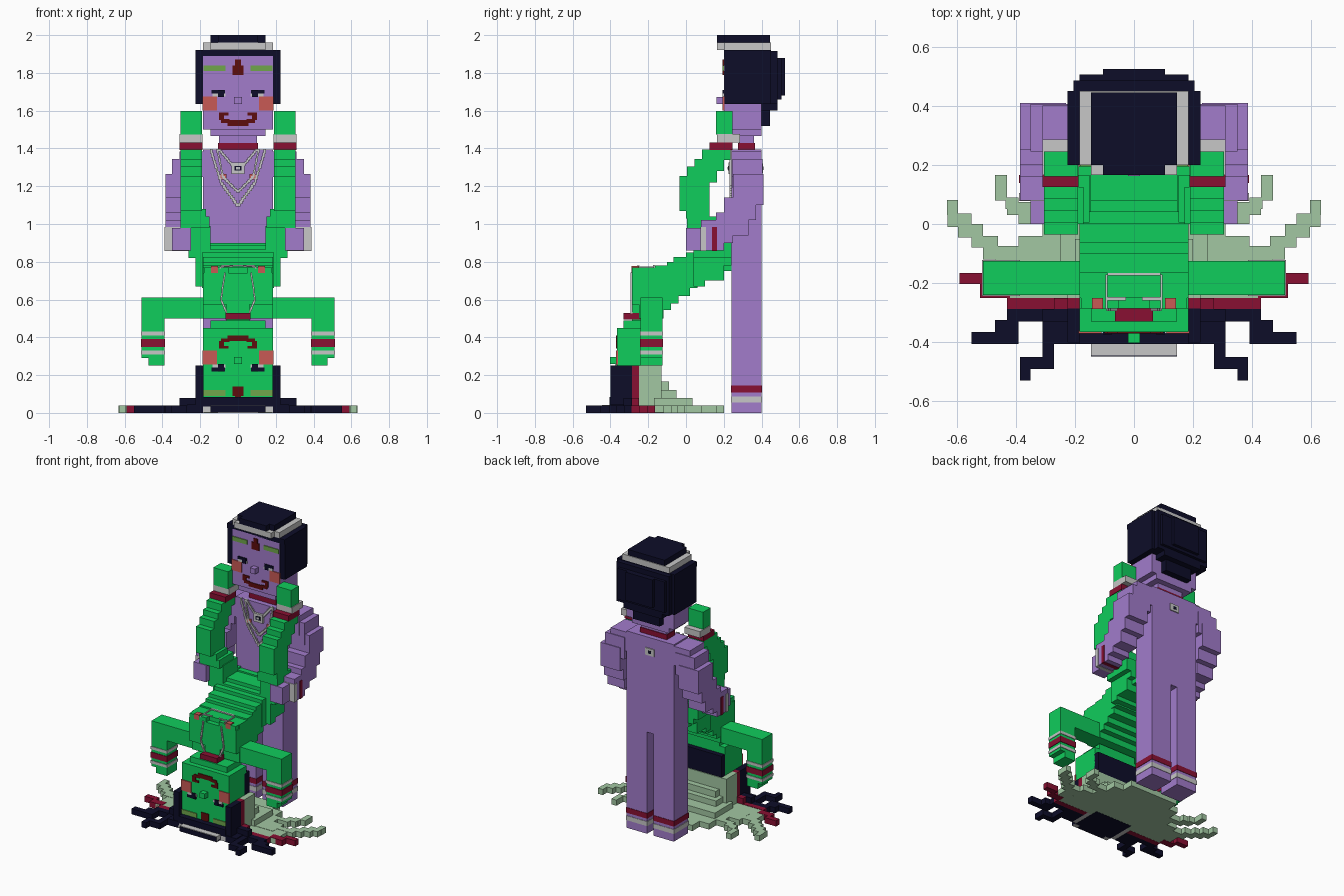
import bpy, bmesh

COLOURS = {
    "purple_skin": (.36, .20, .60), "green_skin": (.005, .61, .107),
    "navy": (.004, .004, .022), "grey": (.57, .57, .57),
    "crimson": (.25, .005, .032), "coral": (.58, .10, .09),
    "maroon": (.11, .004, .004), "olive": (.16, .38, .07),
    "pale_green": (.36, .57, .36)}
MATS = {}
for n, c in COLOURS.items():
    MATS[n] = bpy.data.materials.new(n)
    MATS[n].diffuse_color = (*c, 1)
P, G, N, W, C, K, M, O, L = COLOURS


def part(name, boxes, mirror=False):
    """Blocks (colour, x0, x1, y0, y1, z0, z1) joined in one object."""
    bm = bmesh.new()
    cols = []
    for col, x0, x1, y0, y1, z0, z1 in boxes:
        if col not in cols:
            cols.append(col)
        for a, b in ([(x0, x1), (-x1, -x0)] if mirror else [(x0, x1)]):
            vs = bmesh.ops.create_cube(bm, size=1)["verts"]
            for v in vs:
                v.co.x = b if v.co.x > 0 else a
                v.co.y = y1 if v.co.y > 0 else y0
                v.co.z = z1 if v.co.z > 0 else z0
            for f in {f for v in vs for f in v.link_faces}:
                f.material_index = cols.index(col)
    me = bpy.data.meshes.new(name)
    bm.to_mesh(me)
    bm.free()
    for c in cols:
        me.materials.append(MATS[c])
    ob = bpy.data.objects.new(name, me)
    bpy.context.collection.objects.link(ob)


def face(tag, skin, y, zmap):
    """Painted face on the plane y; zmap allows an upside-down face."""
    def plates(name, rows, t=.006, mirror=True):
        out = []
        for c, x0, x1, z0, z1 in rows:
            a, b = sorted((zmap(z0), zmap(z1)))
            out.append((c, x0, x1, y - t, y + .005, a, b))
        part(tag + name, out, mirror)
    plates("_brows", [(O, .065, .183, 1.81, 1.84)])
    plates("_cheeks", [(K, .11, .188, 1.60, 1.675)])
    plates("_lips", [(M, 0, .055, 1.52, 1.55), (M, .045, .09, 1.535, 1.555),
                     (M, .075, .10, 1.55, 1.59), (M, .05, .075, 1.575, 1.59)])
    plates("_forehead_mark", [(M, 0, .03, 1.79, 1.84), (M, 0, .015, 1.83, 1.87)])
    plates("_eyes", [(N, .07, .14, 1.69, 1.71), (W, .065, .135, 1.675, 1.692)])
    plates("_pupils", [(N, .075, .105, 1.672, 1.71)], .008)
    plates("_nose", [(skin, -.02, .02, 1.635, 1.672)], .038, False)


# standing figure: legs, torso, neck
part("standing_legs", [(P, .025, .185, .24, .40, 0, .85),
                       (C, .022, .188, .237, .403, .108, .145),
                       (W, .022, .188, .237, .403, .055, .087)], True)
part("standing_torso", [(P, -.185, .185, .24, .40, .72, 1.395),
                        (P, -.10, .10, .28, .36, 1.39, 1.48),
                        (C, -.105, .105, .275, .365, 1.39, 1.43)])
# standing figure: arms reaching forward
part("standing_arms", [
    (P, .18, .31, .24, .40, 1.25, 1.385), (P, .20, .35, .245, .405, 1.19, 1.345),
    (P, .23, .385, .25, .41, 1.10, 1.265), (P, .23, .385, .20, .37, 1.02, 1.14),
    (P, .25, .385, .16, .33, .94, 1.06), (P, .25, .385, .12, .25, .90, 1.02),
    (P, .27, .385, .08, .20, .86, 1.02), (P, .25, .35, 0, .09, .86, .98),
    (C, .25, .389, .138, .165, .858, .985), (W, .25, .389, .078, .105, .858, .985)], True)
# standing figure: head and hair
part("standing_head", [(P, -.185, .185, .20, .40, 1.50, 1.89),
                       (P, -.145, .145, .21, .40, 1.465, 1.51)])
part("standing_hair_sides", [(N, .183, .225, .205, .45, 1.635, 1.92)], True)
part("standing_hair", [
    (N, -.225, .225, .20, .45, 1.885, 1.92), (N, -.205, .205, .38, .485, 1.635, 1.915),
    (N, -.185, .185, .45, .505, 1.66, 1.88), (N, -.105, .105, .45, .525, 1.68, 1.88),
    (N, -.15, .15, .40, .485, 1.60, 1.70), (N, -.105, .105, .40, .445, 1.52, 1.65)])
part("standing_headband", [(W, -.185, .185, .20, .45, 1.92, 1.96),
                           (W, -.145, .145, .165, .45, 1.92, 1.96)])
part("standing_hair_top", [(N, -.145, .145, .20, .445, 1.955, 2.0),
                           (N, -.105, .105, .165, .445, 1.96, 2.0)])
face("standing", P, .20, lambda z: z)


def strand(name, pts, y, steps=9, t=.006):
    """Thin stepped necklace through (x, z) points, mirrored."""
    out = []
    for (xa, za), (xb, zb) in zip(pts, pts[1:]):
        for i in range(steps):
            x, z = xa + (xb - xa) * (i + .5) / steps, za + (zb - za) * (i + .5) / steps
            hx, hz = abs(xb - xa) / steps / 2 + t / 2, abs(zb - za) / steps / 2 + t / 2
            out.append((W, x - hx, x + hx, y - .009, y + .003, z - hz, z + hz))
    part(name, out, True)


# jewellery
strand("standing_necklace_long", [(.145, 1.395), (.09, 1.22), (0, 1.095)], .24)
strand("standing_necklace_mid", [(.11, 1.395), (.08, 1.25), (0, 1.17)], .24)
strand("standing_necklace_short", [(.10, 1.395), (.03, 1.31)], .24)
part("standing_pendant", [(W, -.035, .035, .225, .242, 1.265, 1.325),
                          (N, -.018, .018, .223, .235, 1.282, 1.308),
                          (W, -.01, .01, .221, .235, 1.288, 1.302)])
part("standing_chest_dots", [(K, .062, .092, .232, .243, 1.235, 1.265)], True)
part("back_clasp", [(W, -.035, .035, .395, .407, 1.27, 1.32),
                    (N, -.012, .012, .395, .409, 1.285, 1.305)])

# arched figure: raised legs, stacked by height (y0, y1, z0, z1, x0, x1)
leg = [(.16, .245, 1.475, 1.598, .19, .305), (.085, .235, 1.34, 1.395, .19, .305),
       (.045, .20, 1.28, 1.345, .19, .305), (.005, .165, 1.22, 1.305, .19, .305),
       (-.035, .125, 1.07, 1.255, .19, .305), (0, .125, 1.03, 1.08, .17, .305),
       (.005, .165, .98, 1.04, .15, .305), (.04, .20, .90, .99, .145, .285),
       (.04, .24, .82, .91, .145, .262), (.06, .24, .78, .83, .12, .225)]
part("arched_legs", [(G, x0, x1, y0, y1, z0, z1) for y0, y1, z0, z1, x0, x1 in leg]
     + [(C, .187, .309, .125, .245, 1.392, 1.432), (W, .187, .309, .165, .285, 1.432, 1.477)], True)
# arched figure: torso, stacked along its slope (y0, y1, z0, z1, half width)
body = [(.20, .24, .75, .90, .185), (.08, .20, .70, .89, .225), (.04, .10, .67, .865, .225),
        (0, .06, .66, .85, .19), (-.065, .02, .62, .825, .185), (-.10, -.04, .58, .80, .185),
        (-.165, -.08, .545, .78, .185), (-.25, -.12, .50, .77, .185),
        (-.285, -.24, .575, .74, .185), (-.285, -.20, .44, .60, .06)]
part("arched_torso", [(G, -w, w, y0, y1, z0, z1) for y0, y1, z0, z1, w in body])
part("arched_neckband", [(C, -.065, .065, -.33, -.2, .495, .53)])
part("arched_breastplate", [(G, .05, .18, -.285, -.165, .64, .77)], True)
part("arched_chest_dots", [(K, .105, .142, -.288, -.25, .74, .777)], True)
strand("arched_necklace", [(.06, .53), (.09, .60), (.07, .74)], -.285)
strand("arched_necklace_top", [(.09, .774), (.03, .776)], -.25, 5)
part("arched_chain_over", [(W, .09, .097, -.288, -.17, .765, .776),
                           (W, 0, .09, -.175, -.165, .775, .784)], True)
# arched figure: arms and wrist bands
part("arched_arms", [
    (G, .15, .51, -.24, -.125, .50, .61), (G, .39, .51, -.24, -.125, .29, .52),
    (G, .39, .475, -.24, -.125, .25, .30),
    (W, .386, .514, -.244, -.121, .41, .43), (C, .386, .514, -.244, -.121, .35, .39),
    (W, .386, .514, -.244, -.121, .31, .33)], True)
# arched figure: upside-down head and hair
part("arched_head", [(G, -.185, .185, -.365, -.17, .08, .45),
                     (G, -.145, .145, -.33, -.17, .44, .49)])
face("arched", G, -.365, lambda z: 1.93 - z)
part("arched_hair_back", [(N, -.185, .185, -.19, -.135, .24, .40),
                          (N, -.185, .185, -.405, -.135, .035, .085)])
part("arched_hair_sides", [(N, .183, .225, -.40, -.285, .03, .25),
                           (C, .183, .225, -.287, -.25, .03, .25),
                           (L, .183, .225, -.25, -.13, .03, .25)], True)
part("arched_headband", [(W, -.185, .185, -.405, -.17, .002, .045),
                         (W, -.145, .145, -.445, -.17, .002, .042)])
part("arched_hair_top", [(N, -.145, .145, -.41, -.20, 0, .03),
                         (N, -.105, .105, -.44, -.20, 0, .03),
                         (N, -.145, .145, -.448, -.40, .006, .038)])

# hair spread on the ground: stepped mound
part("hair_mound", [(L, -.185, .185, -.17, -.13, .03, .25), (L, -.17, .17, -.14, -.09, .03, .165),
                    (L, -.20, .20, -.13, -.05, .03, .12), (L, -.25, .25, -.17, .035, .02, .08)])
part("hair_spread", [(L, -.39, .39, -.165, -.04, 0, .04), (L, -.31, .31, -.05, .04, 0, .04),
                     (L, -.265, .265, .03, .12, 0, .04), (L, -.19, .19, .11, .20, 0, .04),
                     (L, -.47, .47, -.25, -.12, .001, .038)])
# loose pale strands
part("pale_strands", [(L, x0, x1, y0, y1, 0, .04) for x0, x1, y0, y1 in [
    (.38, .51, -.12, -.075), (.46, .55, -.08, -.04), (.51, .595, -.045, 0), (.55, .63, -.01, .035),
    (.595, .633, .03, .082), (.30, .39, 0, .04), (.35, .43, .03, .075),
    (.43, .47, .08, .165), (.39, .435, .05, .09)]], True)
# crimson strands
part("crimson_strands", [(C, .18, .43, -.288, -.25, 0, .04), (C, .22, .27, -.288, -.25, .03, .08),
                         (C, .42, .52, -.25, -.20, 0, .04), (C, .50, .59, -.203, -.165, 0, .04)], True)
# navy strands
part("navy_strands", [(N, x0, x1, y0, y1, 0, z) for x0, x1, y0, y1, z in [
    (.18, .31, -.33, -.287, .08), (.18, .27, -.405, -.32, .045), (.27, .31, -.49, -.32, .04),
    (.30, .385, -.49, -.45, .04), (.35, .385, -.53, -.45, .04), (.30, .43, -.33, -.287, .04),
    (.39, .47, -.365, -.325, .04), (.39, .55, -.405, -.365, .04)]], True)
